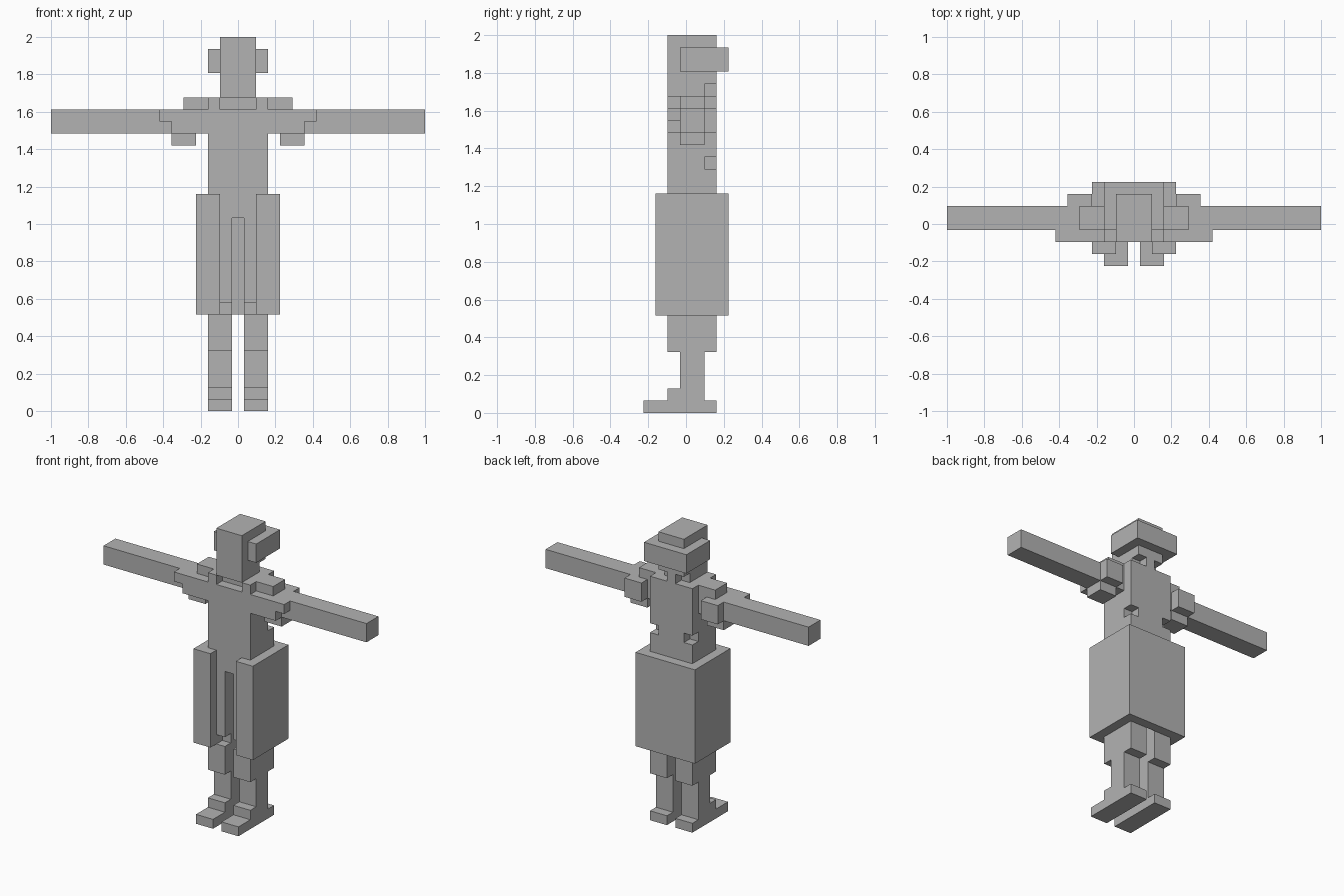
import bpy
import bmesh

cube = bpy.data.objects.get("Cube")
if cube:
    bpy.data.objects.remove(cube, do_unlink=True)

U = 2 / 31  # edge of one block

grey = bpy.data.materials.new("plain grey")
grey.use_nodes = True
colour = (0.45, 0.45, 0.45, 1)
grey.diffuse_color = colour
grey.node_tree.nodes["Principled BSDF"].inputs["Base Color"].default_value = colour


def part(name, *boxes, mirror=False):
    """Join boxes, each given as x, y and z ranges in blocks."""
    bm = bmesh.new()
    for ranges in boxes:
        verts = bmesh.ops.create_cube(bm, size=1)["verts"]
        for v in verts:
            for axis, (low, high) in enumerate(ranges):
                v.co[axis] = (high if v.co[axis] > 0 else low) * U
    mesh = bpy.data.meshes.new(name)
    bm.to_mesh(mesh)
    bm.free()
    mesh.materials.append(grey)
    obj = bpy.data.objects.new(name, mesh)
    bpy.context.collection.objects.link(obj)
    if mirror:
        mod = obj.modifiers.new("mirror", 'MIRROR')
        mod.use_mirror_merge = False
    return obj


BODY = (-1.5, 2.5)   # depth of torso and head
LIMB = (-0.5, 1.5)   # depth of arms and shins
LEG = (0.5, 2.5)     # width of each leg

# Legs and feet
part("feet", (LEG, (-3.5, 2.5), (0, 1)), (LEG, (-1.5, 1.5), (1, 2)), mirror=True)
part("shins", (LEG, LIMB, (2, 5)), mirror=True)
part("thighs",
     (LEG, BODY, (5, 8)),
     (LEG, (-0.5, 2.5), (8, 9)),
     (LEG, BODY, (9, 16)), mirror=True)

# Long coat, open at the front
part("coat_sides", ((1.5, 3.5), (-2.5, 3.5), (8, 18)), mirror=True)
part("coat_back", ((-1.5, 1.5), (2.5, 3.5), (8, 18)))

# Torso with small notches in its back corners
FULL = (-2.5, 2.5)
part("torso",
     (FULL, BODY, (16, 20)),
     (FULL, (-1.5, 1.5), (20, 21)),
     ((-1.5, 1.5), (1.5, 2.5), (20, 21)),
     (FULL, BODY, (21, 25)))

# Collar, open under the chin
part("collar_back", (FULL, (-0.5, 2.5), (25, 26)))
part("collar_tips", ((1.5, 2.5), (-1.5, -0.5), (25, 26)), mirror=True)

# Arms and layered shoulder guards
part("arms", ((2.5, 15.5), LIMB, (23, 25)), mirror=True)
part("shoulder_fronts",
     ((2.5, 6.5), (-1.5, -0.5), (24, 25)),
     ((2.5, 5.5), (-1.5, -0.5), (23, 24)), mirror=True)
part("shoulder_tops", ((2.5, 4.5), LIMB, (25, 26)), mirror=True)
part("shoulder_backs", ((3.5, 5.5), (1.5, 2.5), (23, 25)), mirror=True)
part("shoulder_undersides", ((3.5, 5.5), LIMB, (22, 23)), mirror=True)

# Neck, head and the band around the back of the head
HEAD = (-1.5, 1.5)
part("neck", (HEAD, (-1.5, 1.5), (26, 27)), ((-0.5, 0.5), (1.5, 2.5), (26, 27)))
part("head", (HEAD, BODY, (27, 31)))
part("head_band", (FULL, (-0.5, 3.5), (28, 30)))
